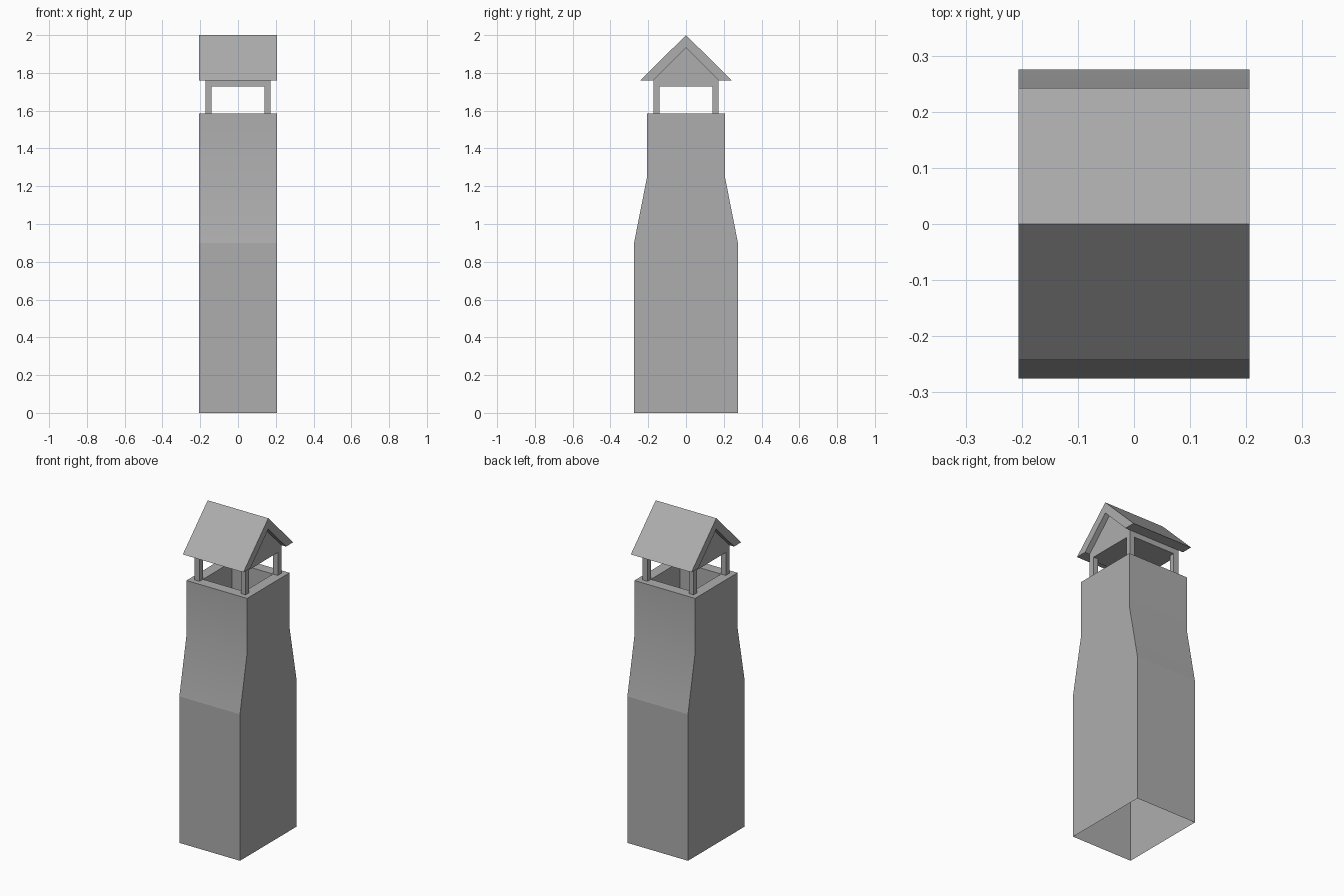
import bpy, bmesh

if "Cube" in bpy.data.objects:
    bpy.data.objects.remove(bpy.data.objects["Cube"])

# Mid grey shared by every part
grey = bpy.data.materials.new("mid_grey")
grey.diffuse_color = (0.42, 0.42, 0.42, 1)
grey.use_nodes = True
grey.node_tree.nodes["Principled BSDF"].inputs["Base Color"].default_value = grey.diffuse_color


def finish(name, bm):
    me = bpy.data.meshes.new(name)
    bm.to_mesh(me)
    bm.free()
    me.materials.append(grey)
    ob = bpy.data.objects.new(name, me)
    bpy.context.collection.objects.link(ob)
    return ob


def prism_x(name, profile, half):
    """Extrude a closed (y, z) profile along x from -half to +half."""
    bm = bmesh.new()
    face = bm.faces.new([bm.verts.new((-half, y, z)) for y, z in profile])
    ext = bmesh.ops.extrude_face_region(bm, geom=[face])["geom"]
    moved = [v for v in ext if isinstance(v, bmesh.types.BMVert)]
    bmesh.ops.translate(bm, verts=moved, vec=(2 * half, 0, 0))
    bmesh.ops.recalc_face_normals(bm, faces=bm.faces)
    return finish(name, bm)


# Chimney stack: open-bottomed shell, tapered in y, with a rim and inner flue
W = 0.206      # outer half width
POST_OUT, POST_IN = 0.173, 0.14
BEND, RIM, BEAM, EAVE, GABLE = 0.90, 1.586, 1.727, 1.76, 1.933
sections = [(W, 0.275, 0), (W, 0.275, BEND), (W, W, 1.25), (W, W, RIM),
            (POST_IN, POST_IN, RIM), (POST_IN, POST_IN, 1.25)]
bm = bmesh.new()
rings = [[bm.verts.new((sx * hx, sy * hy, z))
          for sx, sy in ((-1, -1), (1, -1), (1, 1), (-1, 1))]
         for hx, hy, z in sections]
for low, high in zip(rings, rings[1:]):
    for i in range(4):
        j = (i + 1) % 4
        bm.faces.new((low[i], low[j], high[j], high[i])).smooth = True

# Only the upper bend is soft; corners, rim and lower bend stay crisp
bm.normal_update()
for e in bm.edges:
    at_bend = all(abs(v.co.z - BEND) < 1e-4 for v in e.verts)
    if at_bend or e.calc_face_angle(3.0) > 0.5:
        e.smooth = False
finish("chimney_stack", bm)

# Four corner posts standing on the rim
mid, size = (POST_OUT + POST_IN) / 2, POST_OUT - POST_IN
for sx, side in ((-1, "left"), (1, "right")):
    for sy, end in ((-1, "front"), (1, "back")):
        bpy.ops.mesh.primitive_cube_add(
            size=1, location=(sx * mid, sy * mid, (RIM + BEAM) / 2))
        post = bpy.context.object
        post.name = f"cap_post_{end}_{side}"
        post.scale = (size, size, BEAM - RIM)
        post.data.materials.append(grey)

# Gable block under the roof
prism_x("cap_gable", [(-POST_OUT, BEAM), (POST_OUT, BEAM), (POST_OUT, EAVE),
                      (0, GABLE), (-POST_OUT, EAVE)], POST_OUT)

# Pitched roof with flat-cut eaves
prism_x("cap_roof", [(0, 2.0), (0.242, EAVE), (POST_OUT, EAVE), (0, GABLE),
                     (-POST_OUT, EAVE), (-0.242, EAVE)], W)
